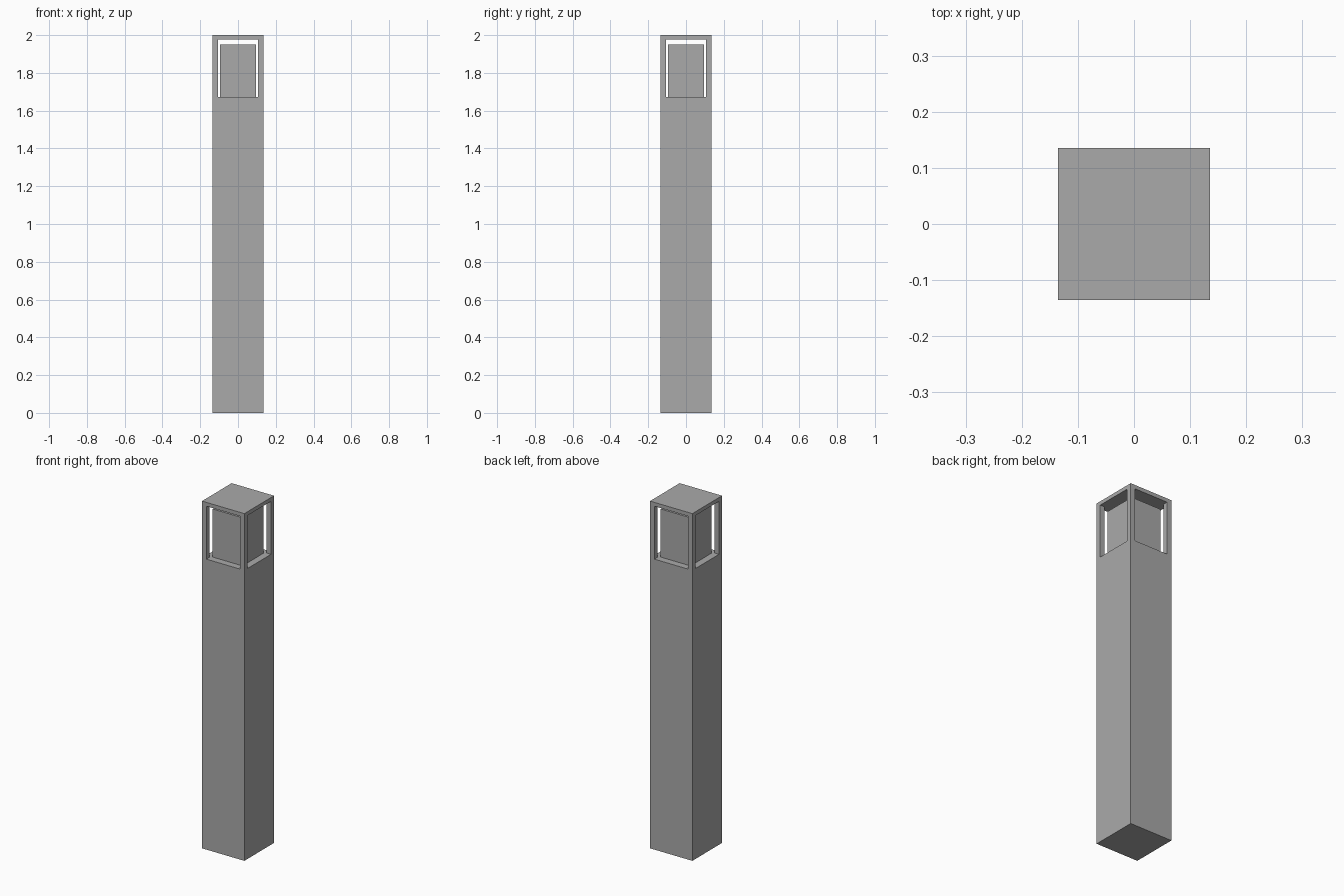
import bpy
import bmesh
from mathutils import Matrix, Vector

if "Cube" in bpy.data.objects:
    bpy.data.objects.remove(bpy.data.objects["Cube"], do_unlink=True)

HALF = 0.135        # half width of the bollard
INNER = 0.107       # half width of the lantern opening
CORE = 0.095        # half width of the lamp block
SILL, CORE_TOP, LINTEL, TOP = 1.673, 1.95, 1.978, 2.0

grey = bpy.data.materials.new("grey_metal")
grey.use_nodes = True
grey.diffuse_color = (0.4, 0.4, 0.4, 1)
grey.node_tree.nodes["Principled BSDF"].inputs["Base Color"].default_value = grey.diffuse_color


def add_box(bm, low, high):
    low, high = Vector(low), Vector(high)
    placing = Matrix.Translation((low + high) / 2) @ Matrix.Diagonal((*(high - low), 1))
    bmesh.ops.create_cube(bm, size=1, matrix=placing)


def block(name, half, bottom, top, centre=(0, 0)):
    x, y = centre
    bm = bmesh.new()
    add_box(bm, (x - half, y - half, bottom), (x + half, y + half, top))
    mesh = bpy.data.meshes.new(name)
    bm.to_mesh(mesh)
    bm.free()
    mesh.materials.append(grey)
    obj = bpy.data.objects.new(name, mesh)
    bpy.context.collection.objects.link(obj)
    return obj


# Column and lamp block
block("column", HALF, 0, SILL)
block("lamp_block", CORE, SILL, CORE_TOP)

# Corner posts carrying the flat cap
middle = (HALF + INNER) / 2
for side, x in (("left", middle), ("right", -middle)):
    for end, y in (("front", -middle), ("back", middle)):
        block(f"{end}_{side}_post", (HALF - INNER) / 2, SILL, LINTEL, (x, y))
block("cap", HALF, LINTEL, TOP)
